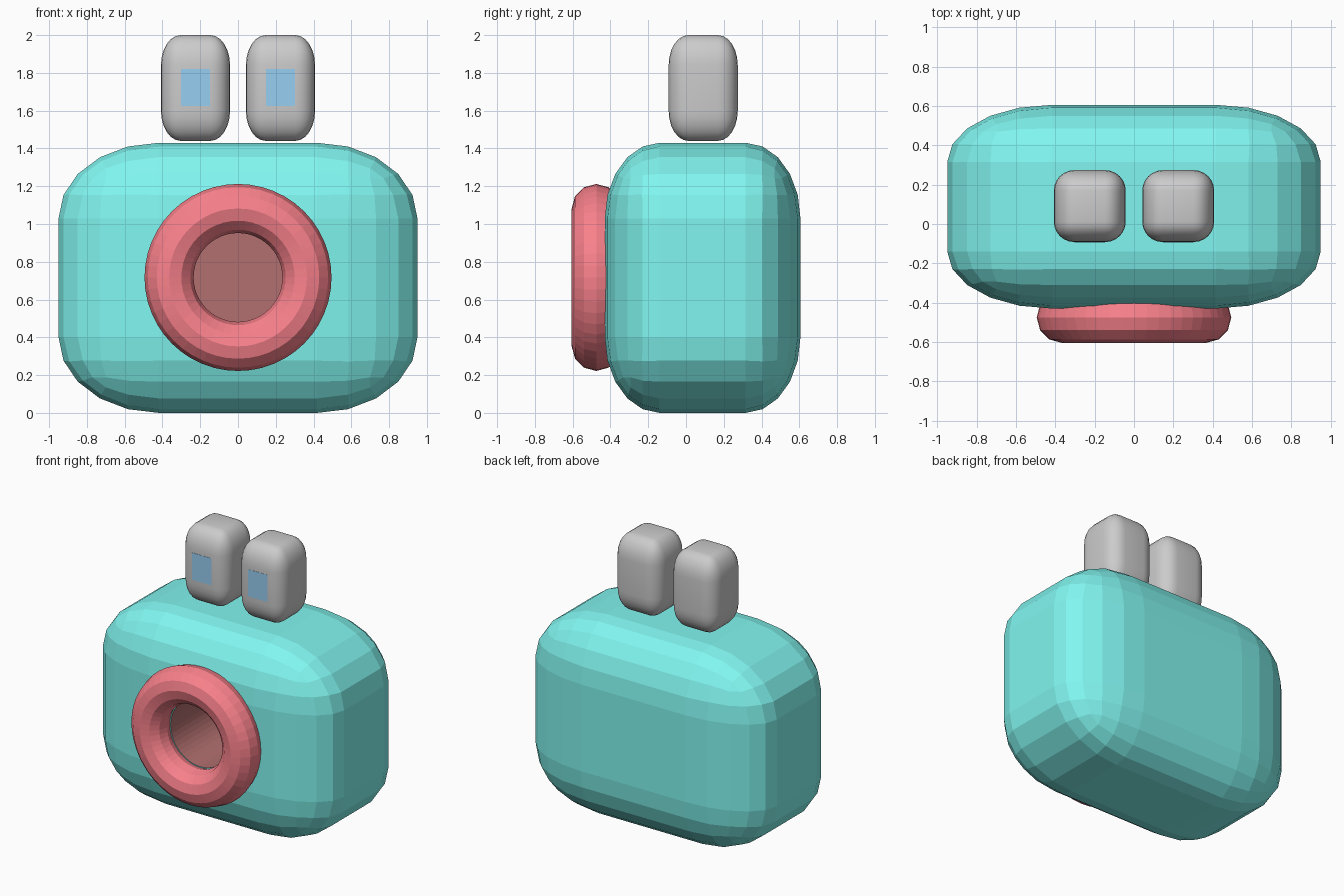
import bpy, bmesh, math
from mathutils import Matrix

if "Cube" in bpy.data.objects:
    bpy.data.objects.remove(bpy.data.objects["Cube"])


def material(name, rgb):
    m = bpy.data.materials.new(name)
    m.diffuse_color = (*rgb, 1)
    m.use_nodes = True
    m.node_tree.nodes["Principled BSDF"].inputs["Base Color"].default_value = m.diffuse_color
    return m


teal = material("teal", (0.22, 0.92, 0.87))
red = material("red", (0.95, 0.22, 0.26))
dark_red = material("dark_red", (0.45, 0.16, 0.16))
blue = material("blue", (0.31, 0.62, 0.88))


def rounded_block(name, centre, half, bevel, segments, smooth=False):
    """Cube with rounded edges, stretched to the given half sizes."""
    bm = bmesh.new()
    bmesh.ops.create_cube(bm, size=2)
    if bevel:
        bmesh.ops.bevel(bm, geom=bm.edges[:], offset=bevel, segments=segments,
                        profile=0.5, affect='EDGES')
    bmesh.ops.transform(bm, matrix=Matrix.Translation(centre) @ Matrix.Diagonal((*half, 1)),
                        verts=bm.verts)
    bmesh.ops.recalc_face_normals(bm, faces=bm.faces[:])
    for f in bm.faces:
        f.smooth = smooth
    mesh = bpy.data.meshes.new(name)
    bm.to_mesh(mesh)
    bm.free()
    ob = bpy.data.objects.new(name, mesh)
    bpy.context.collection.objects.link(ob)
    return ob


# Faceted body
body = rounded_block("body", (0, 0.088, 0.715), (0.95, 0.518, 0.715), 0.56, 5)
body.data.materials.append(teal)
body.data.materials.append(dark_red)

# Round opening cut into the front of the body
bpy.ops.mesh.primitive_cylinder_add(vertices=48, radius=0.24, depth=0.9,
                                    location=(0, -0.25, 0.717), rotation=(math.pi / 2, 0, 0))
cutter = bpy.context.object
cutter.name = "opening_cutter"
cutter.hide_render = True
cutter.data.materials.append(teal)
cutter.data.materials.append(dark_red)
for p in cutter.data.polygons:
    p.material_index = 1
cut = body.modifiers.new("opening", 'BOOLEAN')
cut.operation = 'DIFFERENCE'
cut.solver = 'EXACT'
cut.object = cutter

# Ring around the opening
bpy.ops.mesh.primitive_torus_add(major_segments=48, minor_segments=12,
                                 major_radius=0.365, minor_radius=0.13,
                                 location=(0, -0.475, 0.717), rotation=(math.pi / 2, 0, 0))
ring = bpy.context.object
ring.name = "front_ring"
ring.data.materials.append(red)

# Two upright blocks on top, each with a flush front panel
for side, label in ((-1, "left"), (1, "right")):
    rounded_block(label + "_top_block", (side * 0.225, 0.091, 1.72),
                  (0.183, 0.183, 0.28), 0.57, 6, smooth=True)
    panel = rounded_block(label + "_panel", (side * 0.225, -0.0915, 1.722),
                          (0.078, 0.002, 0.098), 0, 1)
    panel.data.materials.append(blue)
